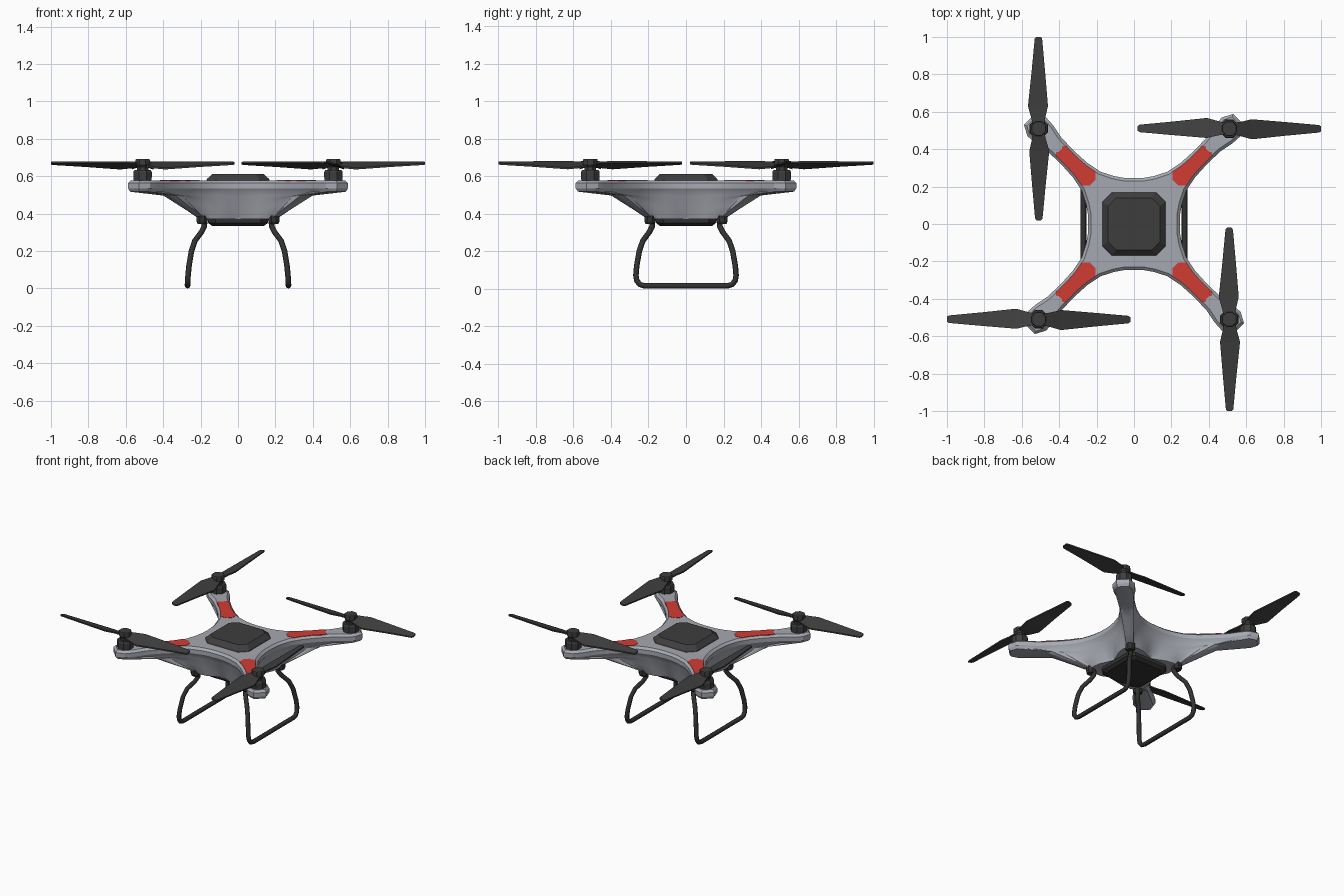
import bpy, bmesh, math
from mathutils import Matrix, Vector

if "Cube" in bpy.data.objects:
    bpy.data.objects.remove(bpy.data.objects["Cube"])


def material(name, rgb):
    m = bpy.data.materials.new(name)
    m.diffuse_color = (*rgb, 1)
    m.use_nodes = True
    m.node_tree.nodes["Principled BSDF"].inputs["Base Color"].default_value = m.diffuse_color
    return m


GREY = material("shell grey", (0.38, 0.395, 0.44))
RED = material("panel red", (0.64, 0.045, 0.033))
DARK = material("charcoal", (0.048, 0.048, 0.048))
BLACK = material("gear black", (0.032, 0.032, 0.032))


def finish(bm, name, mat, smooth=None):
    bmesh.ops.recalc_face_normals(bm, faces=bm.faces)
    me = bpy.data.meshes.new(name)
    bm.to_mesh(me)
    bm.free()
    me.materials.append(mat)
    ob = bpy.data.objects.new(name, me)
    bpy.context.collection.objects.link(ob)
    if smooth:
        bpy.ops.object.select_all(action='DESELECT')
        ob.select_set(True)
        bpy.context.view_layer.objects.active = ob
        bpy.ops.object.shade_smooth_by_angle(angle=math.radians(smooth))
    return ob


def loft(bm, rings):
    """Skin closed rings of points and cap both ends."""
    vs = [[bm.verts.new(p) for p in r] for r in rings]
    n = len(vs[0])
    for a, b in zip(vs, vs[1:]):
        for i in range(n):
            bm.faces.new((a[i], a[(i + 1) % n], b[(i + 1) % n], b[i]))
    bm.faces.new(vs[0])
    bm.faces.new(vs[-1])


def chamfer_square(h, c, z):
    pts = []
    for k in range(4):
        for x, y in ((h, -h + c), (h, h - c)):
            pts.append(Matrix.Rotation(k * math.pi / 2, 3, 'Z') @ Vector((x, y, z)))
    return pts


def turned(bm, profile, n=8, at=(0, 0)):
    loft(bm, [[(at[0] + r * math.cos(math.tau * (i + .5) / n),
                at[1] + r * math.sin(math.tau * (i + .5) / n), z)
               for i in range(n)] for r, z in profile])


# Body outline: one eighth, mirrored on the diagonal, turned four times
half = [(0, .245), (.055, .247), (.11, .257), (.18, .28), (.25, .327), (.32, .39),
        (.39, .464), (.43, .525), (.47, .57), (.53, .588)]
quarter = half + [(y, x) for x, y in reversed(half[1:])]
outline = []
for k in range(4):
    for x, y in quarter:
        for _ in range(k):
            x, y = y, -x
        outline.append(Vector((x, y)))


def inset(pts, d):
    out = []
    for i, p in enumerate(pts):
        t = (pts[(i + 1) % len(pts)] - pts[i - 1]).normalized()
        out.append(p + Vector((t.y, -t.x)) * d)
    return out


# Shell: rim with bevels, then underside: arms stay flat, then slope to the belly
rings = [[(*p, z) for p in inset(outline, d)]
         for d, z in ((.016, .577), (0, .563), (0, .535))]
base = inset(outline, .012)
for t in (0, .16, .32, .47, .6, .8, 1):
    ring = []
    for p in base:
        d = p.normalized()
        rb = .165 + .105 * (2 * d.x * d.y) ** 2
        w = min(1, max(0, (p.length - .235) / .4))
        arm = .14 * t / .47 if t <= .47 else .14 + .86 * (t - .47) / .53
        q = p.lerp(d * rb, t)
        ring.append((q.x, q.y, .517 - .147 * ((1 - w) * t + w * arm)))
    rings.append(ring)
bm = bmesh.new()
loft(bm, rings)
finish(bm, "body_shell", GREY, 28)

# Battery cover on top and belly plate underneath
bm = bmesh.new()
loft(bm, [chamfer_square(.17, .05, .572), chamfer_square(.166, .05, .585),
          chamfer_square(.138, .042, .612)])
finish(bm, "top_cover", DARK)
bm = bmesh.new()
loft(bm, [chamfer_square(.163, .04, .374), chamfer_square(.16, .04, .35),
          chamfer_square(.14, .035, .335)])
finish(bm, "belly_plate", BLACK)

# Red arm panels, given as distance along the arm and half width
side = [(.312, 0), (.312, .02), (.325, .033), (.345, .052), (.4, .041), (.47, .036),
        (.551, .038), (.566, .024), (.557, .012), (.557, 0)]
panel = side + [(s, -w) for s, w in reversed(side[1:-1])]
for k, name in enumerate(("back_right", "back_left", "front_left", "front_right")):
    rot = Matrix.Rotation(math.radians(45 + 90 * k), 3, 'Z')
    bm = bmesh.new()
    loft(bm, [[rot @ Vector((s, w, z)) for s, w in panel] for z in (.574, .5788)])
    finish(bm, name + "_arm_panel", RED)

# Motors and two-bladed propellers; neighbouring propellers are mirrored
BLADE = [(.02, -.03, .03, .655, .672), (.06, -.04, .036, .648, .675),
         (.12, -.057, .05, .642, .677), (.3, -.038, .035, .655, .676),
         (.48, -.021, .019, .666, .675), (.49, -.014, .012, .668, .674)]
for sx in (-1, 1):
    for sy in (-1, 1):
        name = ("back" if sy > 0 else "front") + ("_right" if sx > 0 else "_left")
        at = (.51 * sx, .51 * sy)
        hand = sx * sy
        bm = bmesh.new()
        turned(bm, [(.052, .572), (.054, .622), (.048, .632)], at=at)
        turned(bm, [(.033, .63), (.033, .662)], at=at)
        finish(bm, name + "_motor", DARK)
        bm = bmesh.new()
        turned(bm, [(.03, .645), (.042, .66), (.042, .687), (.039, .691)])
        for turn in (1, -1):
            h = turn * hand
            loft(bm, [[(turn * r, h * lo, zl - .006), (turn * r, h * hi, zh - .006),
                       (turn * r, h * hi, zh + .003), (turn * r, h * lo, zl + .003)]
                      for r, lo, hi, zl, zh in BLADE])
        prop = finish(bm, name + "_propeller", DARK)
        prop.location = (*at, 0)
        prop.rotation_euler.z = 0 if hand > 0 else math.pi / 2

# Leg mounts
for sx in (-1, 1):
    for sy in (-1, 1):
        bm = bmesh.new()
        turned(bm, [(.032, .39), (.032, .358), (.026, .345)], at=(.192 * sx, .192 * sy))
        finish(bm, ("back" if sy > 0 else "front") + ("_right" if sx > 0 else "_left")
               + "_leg_mount", BLACK)

# Landing skids: bent tubes, one each side
leg = [(.178, .178, .36), (.18, .18, .332), (.195, .195, .302), (.23, .23, .255),
       (.249, .249, .2), (.262, .263, .12), (.267, .267, .07), (.269, .262, .042),
       (.27, .246, .022), (.27, .22, .0148)]
for sx in (-1, 1):
    pts = [(sx * x, y, z) for x, y, z in leg] + [(sx * x, -y, z) for x, y, z in reversed(leg)]
    cu = bpy.data.curves.new("skid", 'CURVE')
    cu.dimensions = '3D'
    cu.bevel_depth = .0148
    cu.bevel_resolution = 2
    cu.use_fill_caps = True
    sp = cu.splines.new('POLY')
    sp.points.add(len(pts) - 1)
    for v, p in zip(sp.points, pts):
        v.co = (*p, 1)
    cu.materials.append(BLACK)
    ob = bpy.data.objects.new(("right" if sx > 0 else "left") + "_landing_skid", cu)
    bpy.context.collection.objects.link(ob)
    bpy.ops.object.select_all(action='DESELECT')
    ob.select_set(True)
    bpy.context.view_layer.objects.active = ob
    bpy.ops.object.convert(target='MESH')
